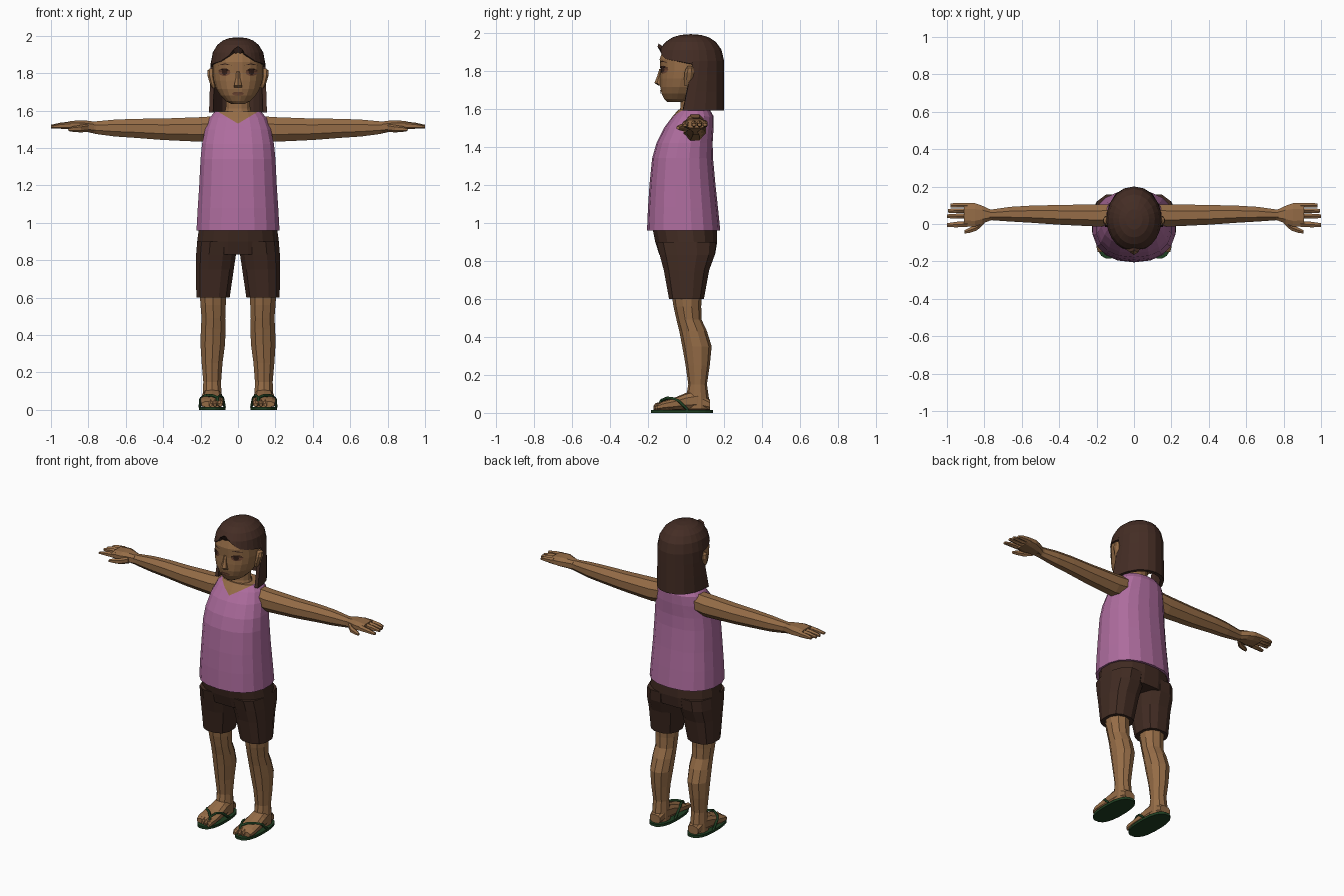
import bpy, bmesh, math
from mathutils import Vector
from mathutils.bvhtree import BVHTree


def material(name, rgb):
    m = bpy.data.materials.new(name)
    m.diffuse_color = (*rgb, 1)
    return m


SKIN = material("brown_skin", (0.30, 0.15, 0.062))
HAIR = material("dark_brown_hair", (0.058, 0.026, 0.018))
SHIRT = material("purple_cloth", (0.42, 0.15, 0.34))
SHORTS = material("dark_brown_cloth", (0.052, 0.024, 0.016))
SANDAL = material("dark_green_rubber", (0.014, 0.05, 0.016))
EYE = material("dark_eye", (0.035, 0.014, 0.009))
LIP = material("lip_brown", (0.15, 0.06, 0.032))


def finish(bm, name, mats, mirror=False):
    bmesh.ops.recalc_face_normals(bm, faces=bm.faces)
    me = bpy.data.meshes.new(name)
    bm.to_mesh(me)
    ob = bpy.data.objects.new(name, me)
    bpy.context.collection.objects.link(ob)
    for m in mats:
        me.materials.append(m)
    if mirror:
        ob.modifiers.new("mirror", 'MIRROR').use_mirror_merge = False
    return ob


def loft(rings, axis='z', n=12, power=2.0):
    """Rings are (position, a0, a1, b0, b1): extents across the axis."""
    bm = bmesh.new()
    loops = []
    for p, a0, a1, b0, b1 in rings:
        loop = []
        for i in range(n):
            t = 2 * math.pi * (i + 0.5) / n
            c, s = math.cos(t), math.sin(t)
            a = (a0 + a1) / 2 + (a1 - a0) / 2 * math.copysign(abs(c) ** (2 / power), c)
            b = (b0 + b1) / 2 + (b1 - b0) / 2 * math.copysign(abs(s) ** (2 / power), s)
            loop.append(bm.verts.new({'z': (a, b, p), 'x': (p, a, b), 'y': (a, p, b)}[axis]))
        loops.append(loop)
    for l0, l1 in zip(loops, loops[1:]):
        for i in range(n):
            j = (i + 1) % n
            bm.faces.new((l0[i], l0[j], l1[j], l1[i]))
    bm.faces.new(loops[0])
    bm.faces.new(loops[-1])
    return bm


def part(name, mat, rings, axis='z', n=12, power=2.0, mirror=True):
    return finish(loft(rings, axis, n, power), name, [mat], mirror)


# Tank top with a V neckline cut into it
top = loft([(0.96, -.225, .225, -.205, .18), (1.08, -.218, .218, -.20, .168),
            (1.2, -.21, .21, -.192, .155), (1.34, -.203, .203, -.178, .142),
            (1.42, -.195, .195, -.155, .14), (1.5, -.178, .178, -.115, .145),
            (1.56, -.155, .155, -.07, .145), (1.595, -.125, .125, -.04, .125)],
           n=18, power=2.3)
for s in (1, -1):
    bmesh.ops.bisect_plane(top, geom=top.verts[:] + top.edges[:] + top.faces[:],
                           plane_co=(0, 0, 1.53), plane_no=(-0.6 * s, 0, 1))
for f in top.faces:
    c = f.calc_center_median()
    f.material_index = int(c.z > 1.53 + 0.6 * abs(c.x) and c.y < 0.06)
finish(top, "tank_top", [SHIRT, SKIN])

# Neck
part("neck", SKIN, [(1.56, -.085, .085, -.045, .10), (1.61, -.068, .068, -.03, .085),
                    (1.70, -.066, .066, -.03, .085)], mirror=False)

# Shorts
part("shorts_hips", SHORTS, [(0.975, -.212, .212, -.18, .165), (0.90, -.222, .222, -.165, .167),
                             (0.83, -.222, .222, -.142, .155)], n=16, power=2.3, mirror=False)
part("shorts_leg", SHORTS, [(0.9, .0, .221, -.16, .163), (0.83, .008, .227, -.142, .155),
                            (0.75, .02, .228, -.12, .125), (0.6, .042, .225, -.092, .097)], power=2.5)

# Legs and feet
part("leg", SKIN, [(0.66, .055, .21, -.08, .085), (0.56, .062, .204, -.066, .08),
                   (0.49, .065, .198, -.05, .082), (0.43, .063, .202, -.035, .11),
                   (0.35, .066, .204, -.02, .135), (0.25, .08, .197, -.002, .125),
                   (0.15, .088, .188, .012, .11), (0.08, .086, .19, .0, .12),
                   (0.02, .086, .19, -.01, .125)], n=10)
part("foot", SKIN, [(.125, .1, .176, .014, .07), (.06, .086, .19, .013, .12),
                    (.0, .083, .195, .013, .105), (-.06, .078, .202, .013, .08),
                    (-.12, .076, .204, .013, .062), (-.15, .085, .196, .013, .046)],
     axis='y', n=10, power=2.6)
for i in range(5):
    w = 0.017 if i == 0 else 0.012
    x = (.094, .123, .146, .167, .187)[i]
    y = (-.172, -.168, -.16, -.15, -.138)[i]
    part("toe_%d" % (i + 1), SKIN, [(y + .05, x - w, x + w, .014, .06), (y + .012, x - w, x + w, .014, .052),
                                    (y, x - w * .6, x + w * .6, .016, .036)], axis='y', n=6)

# Sandals: sole and thong straps
part("sandal_sole", SANDAL, [(0, .066, .208, -.185, .143), (.016, .066, .208, -.185, .143)], n=20, power=2.5)
for s, side in ((1, "left"), (-1, "right")):
    cu = bpy.data.curves.new("sandal_strap_" + side, 'CURVE')
    cu.dimensions = '3D'
    cu.bevel_depth, cu.bevel_resolution = 0.008, 0
    for pts in ([(.109, -.15, .02), (.11, -.13, .065), (.096, -.09, .077), (.08, -.045, .062), (.072, .01, .015)],
                [(.11, -.13, .065), (.14, -.10, .078), (.178, -.07, .075), (.2, -.035, .06), (.204, .01, .015)]):
        sp = cu.splines.new('POLY')
        sp.points.add(len(pts) - 1)
        for p, (x, y, z) in zip(sp.points, pts):
            p.co = (s * x, y, z, 1)
    cu.materials.append(SANDAL)
    bpy.context.collection.objects.link(bpy.data.objects.new(cu.name, cu))

# Arms and hands
part("arm", SKIN, [(.12, -.015, .11, 1.44, 1.575), (.2, -.018, .11, 1.428, 1.57),
                   (.4, -.008, .106, 1.438, 1.562), (.55, .003, .102, 1.45, 1.56),
                   (.66, .01, .095, 1.458, 1.555), (.76, .018, .08, 1.472, 1.545),
                   (.80, .012, .085, 1.482, 1.543)], axis='x', n=8)
part("palm", SKIN, [(.77, .016, .08, 1.478, 1.543), (.81, .0, .10, 1.485, 1.548),
                    (.85, -.018, .115, 1.49, 1.55), (.91, -.016, .116, 1.498, 1.543)], axis='x', n=8, power=2.6)
part("index_finger", SKIN, [(.89, -.018, .018, 1.50, 1.54), (.95, -.02, .014, 1.503, 1.532),
                            (1.0, -.018, .006, 1.505, 1.52)], axis='x', n=6)
for i, tip in enumerate((1.0, .995, .98)):
    y = .027 + i * .029
    part("finger_%d" % (i + 2), SKIN, [(.89, y, y + .03, 1.50, 1.542), (.95, y, y + .03, 1.503, 1.535),
                                       (tip, y + .003, y + .026, 1.507, 1.524)], axis='x', n=6)
part("thumb", SKIN, [(.80, .0, .03, 1.487, 1.53), (.84, -.037, .0, 1.483, 1.522),
                     (.88, -.05, -.018, 1.486, 1.516), (.905, -.052, -.032, 1.49, 1.507)], axis='x', n=6)

# Head
head = loft([(1.635, -.035, .035, -.10, .02), (1.65, -.065, .065, -.115, .05), (1.68, -.095, .095, -.13, .085),
             (1.715, -.117, .117, -.137, .115), (1.76, -.131, .131, -.138, .14), (1.80, -.136, .136, -.136, .155),
             (1.86, -.134, .134, -.14, .165), (1.91, -.118, .118, -.124, .15), (1.95, -.085, .085, -.085, .11)],
            n=20, power=2.2)
tree = BVHTree.FromBMesh(head)
finish(head, "head", [SKIN])


def face_plate(name, mat, pts, lift, mirror=True):
    """Thin plate wrapped on the front of the head, outline given as (x, z)."""
    bm = bmesh.new()
    cx, cz = sum(p[0] for p in pts) / len(pts), sum(p[1] for p in pts) / len(pts)
    vs = []
    for x, z in [(cx, cz)] + pts:
        hit = tree.ray_cast(Vector((x, -1, z)), Vector((0, 1, 0)))[0]
        vs.append(bm.verts.new((x, hit.y - lift, z)))
    for i in range(1, len(vs)):
        bm.faces.new((vs[0], vs[i], vs[i % (len(vs) - 1) + 1]))
    return finish(bm, name, [mat], mirror)


def oval(cx, cz, rx, rz, n=10):
    return [(cx + rx * math.cos(2 * math.pi * i / n), cz + rz * math.sin(2 * math.pi * i / n)) for i in range(n)]


# Eyes, eyebrows and mouth
face_plate("eye_lid", LIP, oval(.073, 1.805, .032, .02), .004)
face_plate("iris", EYE, oval(.072, 1.806, .015, .016), .007)
face_plate("lash", EYE, [(.042, 1.812), (.06, 1.825), (.085, 1.826), (.106, 1.814), (.085, 1.819), (.06, 1.818)], .007)
face_plate("eyebrow", EYE, [(.035, 1.842), (.07, 1.853), (.105, 1.842), (.07, 1.846)], .005)
face_plate("mouth", LIP, oval(0, 1.69, .032, .011), .004, mirror=False)

# Nose and ears
part("nose", SKIN, [(1.722, -.026, .026, -.145, -.11), (1.735, -.024, .024, -.166, -.11),
                    (1.77, -.014, .014, -.152, -.11), (1.81, -.01, .01, -.14, -.11)], n=6, mirror=False)
part("ear", SKIN, [(1.72, .12, .138, -.01, .02), (1.75, .12, .153, -.012, .035), (1.79, .125, .166, -.01, .045),
                   (1.815, .125, .164, .0, .04), (1.825, .13, .15, .01, .03)], n=8)

# Hair: columns round the head, short over the face and long at the back
HEM = [(0, 1.93), (20, 1.895), (40, 1.863), (70, 1.848), (92, 1.835), (93, 1.59), (181, 1.59)]


def hem(deg):
    for (d0, z0), (d1, z1) in zip(HEM, HEM[1:]):
        if d0 <= deg <= d1:
            return z0 + (z1 - z0) * (deg - d0) / (d1 - d0)


bm = bmesh.new()
crown = bm.verts.new((0, 0.025, 1.992))
angles = [0, 10, 20, 30, 40, 55, 70, 82, 92, 93, 105, 120, 140, 160, 180]
angles += [-a for a in angles[-2:0:-1]]
columns = []
for deg in angles:
    low, a = hem(abs(deg)), math.radians(deg)
    col = []
    levels = [1.988, 1.975, 1.95, 1.91] + ([1.85, 1.78, 1.69, 1.59] if low < 1.7 else [low])
    for z in levels:
        z = max(z, low) if z > 1.93 or low < 1.9 else low + 0.1 * (z - low)
        k = max(0, (z - 1.83) / 0.162)
        r = (1 - k ** 2.4) ** (1 / 2.4)
        drop = max(0, (1.83 - z) / 0.24)
        y = 0.025 - 0.176 * r * math.cos(a) - drop * 0.055 * max(0, 1 + math.cos(a) * 1.6)
        x = (0.147 + 0.008 * drop) * r * math.sin(a)
        col.append(bm.verts.new((x, y, z)))
    columns.append(col)
for c0, c1 in zip(columns, columns[1:] + columns[:1]):
    bm.faces.new((crown, c0[0], c1[0]))
    for i in range(max(len(c0), len(c1)) - 1):
        if i + 1 < min(len(c0), len(c1)):
            bm.faces.new((c0[i], c0[i + 1], c1[i + 1], c1[i]))
        elif len(c0) == len(c1):
            bm.faces.new((c0[i], c0[i + 1], c1[i + 1], c1[i]))
hair = finish(bm, "hair", [HAIR])
shell = hair.modifiers.new("thickness", 'SOLIDIFY')
shell.thickness, shell.offset = 0.022, -1
